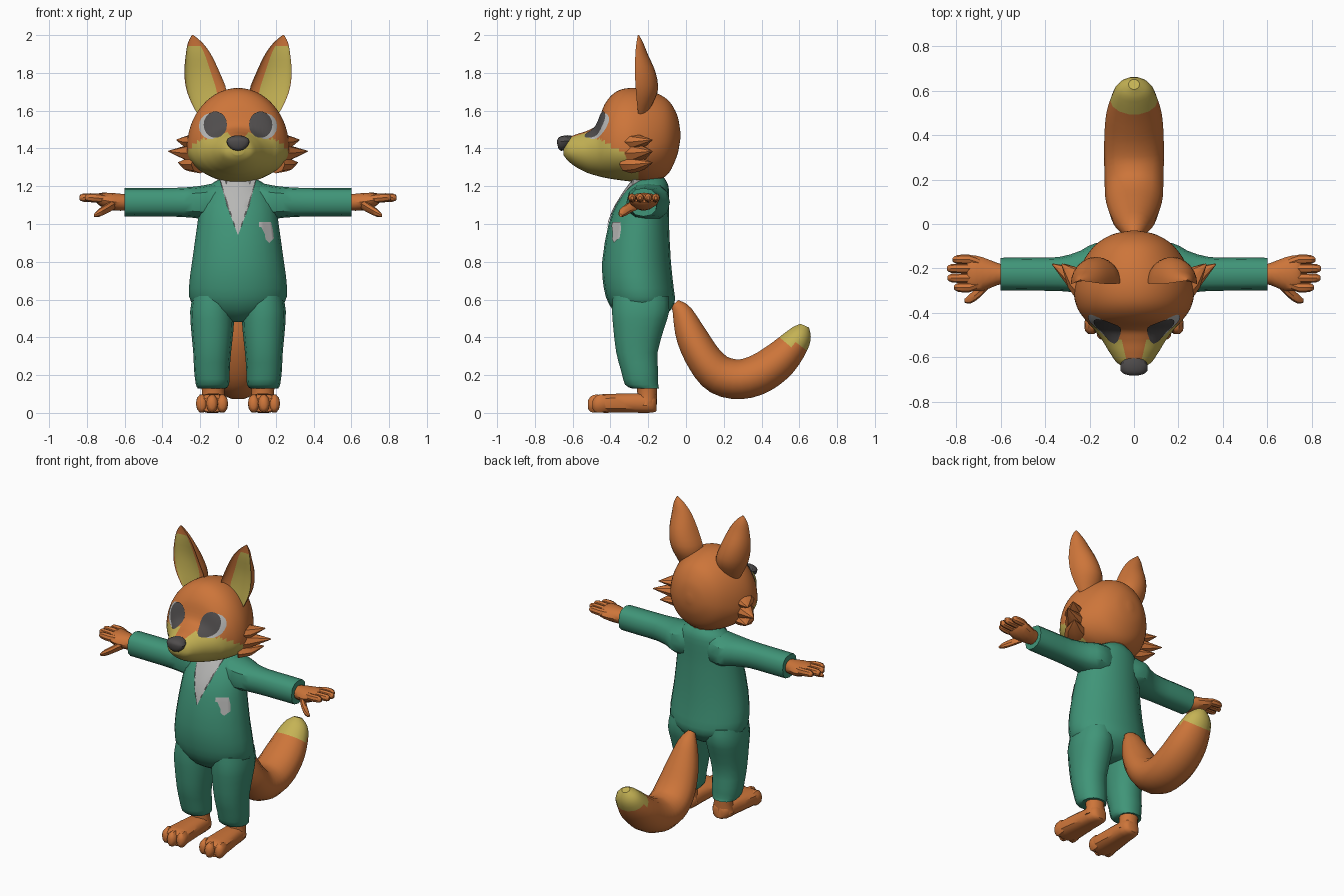
import bpy, bmesh, math
from mathutils import Vector
from mathutils.bvhtree import BVHTree

cube = bpy.data.objects.get("Cube")
if cube:
    bpy.data.objects.remove(cube, do_unlink=True)

X, Y, Z = Vector((1, 0, 0)), Vector((0, 1, 0)), Vector((0, 0, 1))


def material(name, rgb):
    m = bpy.data.materials.new(name)
    m.use_nodes = True
    m.diffuse_color = (*rgb, 1)
    m.node_tree.nodes["Principled BSDF"].inputs["Base Color"].default_value = (*rgb, 1)
    return m


ORANGE = material("orange fur", (0.61, 0.178, 0.042))
YELLOW = material("yellow fur", (0.56, 0.45, 0.09))
GREEN = material("green cloth", (0.051, 0.30, 0.188))
PALE = material("pale grey", (0.47, 0.47, 0.46))
DARK = material("dark grey", (0.08, 0.074, 0.074))


def finish(name, bm, mats, mirror=False, angle=35):
    """Turn a bmesh into a shaded object, mirrored across x if wanted."""
    mesh = bpy.data.meshes.new(name)
    bm.to_mesh(mesh)
    bm.free()
    for m in mats:
        mesh.materials.append(m)
    for p in mesh.polygons:
        p.use_smooth = True
    mesh.set_sharp_from_angle(angle=math.radians(angle))
    ob = bpy.data.objects.new(name, mesh)
    bpy.context.collection.objects.link(ob)
    if mirror:
        ob.modifiers.new("mirror", 'MIRROR').use_mirror_merge = False
    return ob


def smooth(rows, k):
    """Catmull-Rom interpolation of station rows."""
    out = []
    for i in range(len(rows) - 1):
        a, b, c, d = (rows[max(0, min(len(rows) - 1, i + o))] for o in (-1, 0, 1, 2))
        for s in range(k):
            t = s / k
            out.append([q + 0.5 * t * (r - p + t * (2*p - 5*q + 4*r - w + t * (3*(q - r) + w - p)))
                        for p, q, r, w in zip(a, b, c, d)])
    return out + [list(rows[-1])]


def loft(name, rows, side, mats, axis=None, n=14, k=2, rule=None, mirror=False, power=1.0, angle=35):
    """Skin rings; a row is x, y, z, side radius, upper radius and, if different, lower radius."""
    rows = smooth([tuple(r) + (r[4],) * (6 - len(r)) for r in rows], k)
    bm = bmesh.new()
    rings = []
    for i, r in enumerate(rows):
        c = Vector(r[:3])
        tan = axis or (Vector(rows[min(i + 1, len(rows) - 1)][:3]) - Vector(rows[max(i - 1, 0)][:3])).normalized()
        up = tan.cross(side)
        ring = []
        for j in range(n):
            a = math.tau * j / n
            ca, sa = math.cos(a), math.sin(a)
            ca, sa = (math.copysign(abs(v) ** power, v) for v in (ca, sa))
            ring.append(bm.verts.new(c + side * r[3] * ca + up * sa * (r[4] if sa > 0 else r[5])))
        rings.append(ring)
    for lo, hi in zip(rings, rings[1:]):
        for j in range(n):
            f = bm.faces.new((lo[j], lo[(j + 1) % n], hi[(j + 1) % n], hi[j]))
            if rule:
                f.material_index = int(rule(f.calc_center_median(), (j + 0.5) / n))
    for ring in (rings[0], rings[-1]):
        f = bm.faces.new(ring)
        if rule:
            f.material_index = int(rule(f.calc_center_median(), 0))
    bmesh.ops.recalc_face_normals(bm, faces=bm.faces)
    return finish(name, bm, mats, mirror, angle)


def plate(name, outline, target, mat, lift, mirror=False):
    """Lay a thin patch, outlined in x and z, on the front of a target."""
    tree = BVHTree.FromPolygons([v.co for v in target.data.vertices],
                                [p.vertices[:] for p in target.data.polygons])
    bm = bmesh.new()
    bm.faces.new([bm.verts.new((x, -1, z)) for x, z in outline])
    bmesh.ops.triangulate(bm, faces=bm.faces)
    for _ in range(3):
        bmesh.ops.subdivide_edges(bm, edges=bm.edges, cuts=1, use_grid_fill=True)
    for v in bm.verts:
        hit = tree.ray_cast(v.co, Y)[0] or tree.find_nearest(v.co + Y * 0.7)[0]
        v.co.y = hit.y - lift
    bmesh.ops.recalc_face_normals(bm, faces=bm.faces)
    if sum(f.normal.y for f in bm.faces) > 0:
        bmesh.ops.reverse_faces(bm, faces=bm.faces)
    return finish(name, bm, [mat], mirror)


def oval(cx, cz, rx, rz, n=18):
    return [(cx + rx * math.cos(math.tau * i / n), cz + rz * math.sin(math.tau * i / n)) for i in range(n)]


# Suit: torso, legs and sleeves
torso = loft("torso", [(0, -.23, .48, .06, .07), (0, -.235, .52, .17, .13), (0, -.235, .58, .245, .175),
                       (0, -.25, .66, .26, .185), (0, -.262, .8, .243, .182), (0, -.25, 1.0, .215, .16),
                       (0, -.23, 1.1, .2, .14), (0, -.205, 1.18, .17, .115), (0, -.195, 1.22, .13, .095),
                       (0, -.19, 1.25, .07, .07)], X, [GREEN], axis=Z, n=20)
loft("trouser_legs", [(.138, -.215, .13, .075, .075), (.135, -.235, .15, .088, .09), (.138, -.245, .22, .094, .1),
                      (.137, -.26, .32, .1, .112), (.136, -.25, .45, .113, .138), (.137, -.24, .54, .116, .155),
                      (.13, -.24, .62, .11, .15)], X, [GREEN], axis=Z, mirror=True, power=.9)
loft("sleeves", [(.06, -.2, 1.12, .09, .11), (.17, -.2, 1.115, .115, .092), (.24, -.215, 1.115, .095, .082),
                 (.34, -.225, 1.115, .076, .076), (.48, -.225, 1.115, .075, .075), (.6, -.225, 1.115, .073, .075)],
     Y, [GREEN], axis=X, n=12, mirror=True, power=.8)
plate("shirt_front", [(-.1, 1.25), (-.06, 1.1), (0, .94), (.06, 1.1), (.1, 1.25)], torso, PALE, .007)
plate("pocket_cloth", [(.11, 1.01), (.11, .985), (.14, .98), (.145, .92), (.165, .9), (.19, .925),
                       (.185, .97), (.175, 1.01)], torso, PALE, .007)

# Hands with four fingers and a thumb
loft("palms", [(.58, -.225, 1.115, .04, .04), (.62, -.225, 1.115, .052, .045), (.68, -.225, 1.12, .075, .045),
               (.73, -.22, 1.13, .08, .035), (.75, -.22, 1.135, .07, .02)], Y, [ORANGE], axis=X, n=12, mirror=True)
for i, (y, tip) in enumerate([(-.285, .81), (-.243, .838), (-.2, .84), (-.16, .815)]):
    loft(f"finger_{i + 1}", [(.69, y * .7 - .066, 1.13, .022, .024), (.74, y, 1.137, .022, .024),
                             (tip - .02, y, 1.14, .02, .022), (tip, y, 1.138, .008, .01)],
         Y, [ORANGE], axis=X, n=8, mirror=True)
loft("thumbs", [(.65, -.25, 1.11, .035, .03), (.69, -.3, 1.085, .028, .026), (.735, -.335, 1.06, .023, .022),
                (.762, -.345, 1.045, .008, .008)], Y, [ORANGE], axis=X, n=8, mirror=True)

# Feet with three toes
loft("ankles", [(.13, -.21, .04, .068, .055), (.13, -.205, .1, .06, .052), (.135, -.21, .17, .062, .058)],
     X, [ORANGE], axis=Z, n=12, mirror=True)
loft("feet", [(.125, -.155, .05, .03, .025, .04), (.127, -.18, .05, .06, .05), (.13, -.27, .05, .068, .055, .05),
              (.135, -.38, .05, .08, .052, .05), (.137, -.46, .05, .083, .048, .05), (.137, -.485, .05, .06, .03, .045)],
     X, [ORANGE], axis=-Y, n=14, mirror=True, power=.75)
for i, (x, y) in enumerate([(.083, -.5), (.137, -.52), (.192, -.495)]):
    loft(f"toe_{i + 1}", [(x, y + .1, .048, .02, .03), (x, y + .05, .05, .031, .05), (x, y + .015, .046, .028, .043),
                          (x, y, .043, .012, .02)], X, [ORANGE], axis=-Y, n=10, mirror=True)

# Tail with a pale tip
loft("tail", [(0, -.06, .58, .025, .025), (0, -.02, .53, .06, .055), (0, .03, .405, .1, .085),
              (0, .1, .28, .126, .097), (0, .18, .2, .132, .107), (0, .29, .178, .134, .108),
              (0, .4, .212, .133, .108), (0, .5, .285, .124, .1), (0, .58, .375, .098, .078),
              (0, .612, .428, .07, .056), (0, .628, .462, .025, .025)],
     X, [ORANGE, YELLOW], n=14, k=3, rule=lambda c, t: c.y * .55 + c.z * .83 > .612)


# Head with yellow cheeks and an orange muzzle bridge
def cheek(c, t):
    bridge = abs(c.x) < .035 + .3 * max(0, c.y + .6) and c.z > 1.41
    return c.y < -.26 and c.z < 1.34 + .55 * (-.26 - c.y) and not bridge


head = loft("head", [(0, -.03, 1.47, .015, .02), (0, -.048, 1.46, .1, .12, .1), (0, -.1, 1.44, .18, .22, .18),
                     (0, -.19, 1.41, .24, .295, .19), (0, -.29, 1.4, .27, .32, .175), (0, -.37, 1.4, .258, .3, .165),
                     (0, -.43, 1.4, .22, .235, .155), (0, -.47, 1.39, .183, .14, .135), (0, -.52, 1.385, .145, .11, .115),
                     (0, -.58, 1.385, .108, .09, .085), (0, -.625, 1.385, .075, .07, .05), (0, -.648, 1.39, .03, .03, .025)],
            X, [ORANGE, YELLOW], axis=-Y, n=64, k=5, rule=cheek)
loft("neck", [(0, -.2, 1.18, .09, .08), (0, -.2, 1.3, .1, .09)], X, [ORANGE], axis=Z)
loft("nose", [(0, -.595, 1.445, .035, .02, .03), (0, -.625, 1.44, .058, .03, .04), (0, -.66, 1.437, .06, .028, .05),
              (0, -.676, 1.437, .04, .018, .035), (0, -.682, 1.437, .01, .008, .01)], X, [DARK], axis=-Y, n=12)
plate("eye_whites", oval(.145, 1.518, .062, .068), head, PALE, .004, True)
plate("pupils", oval(.12, 1.526, .062, .07), head, DARK, .008, True)

# Ears: hollow in front, rounded behind
loft("ears", [(.13, -.245, 1.54, .05, .03, .0), (.15, -.255, 1.6, .075, .06, -.01), (.165, -.265, 1.7, .105, .115, -.03),
              (.19, -.27, 1.8, .094, .11, -.035), (.21, -.268, 1.9, .066, .065, -.02),
              (.227, -.262, 1.96, .038, .035, -.01), (.24, -.255, 2.0, .004, .006, 0)],
     X, [ORANGE, YELLOW], axis=Z, n=24, k=3, mirror=True,
     rule=lambda c, t: .65 < t < .97 and c.z < 1.95)

# Cheek tufts
for i, (tip, z, w) in enumerate([(.325, 1.445, .036), (.368, 1.385, .045), (.315, 1.325, .036)]):
    loft(f"cheek_tuft_{i + 1}", [(.2, -.29, z - .01, w * 1.3, .08), (.26, -.245, z - .01, w, .055),
                                 (tip, -.18, z, .003, .003)], Z, [ORANGE], n=8, k=1, mirror=True)
